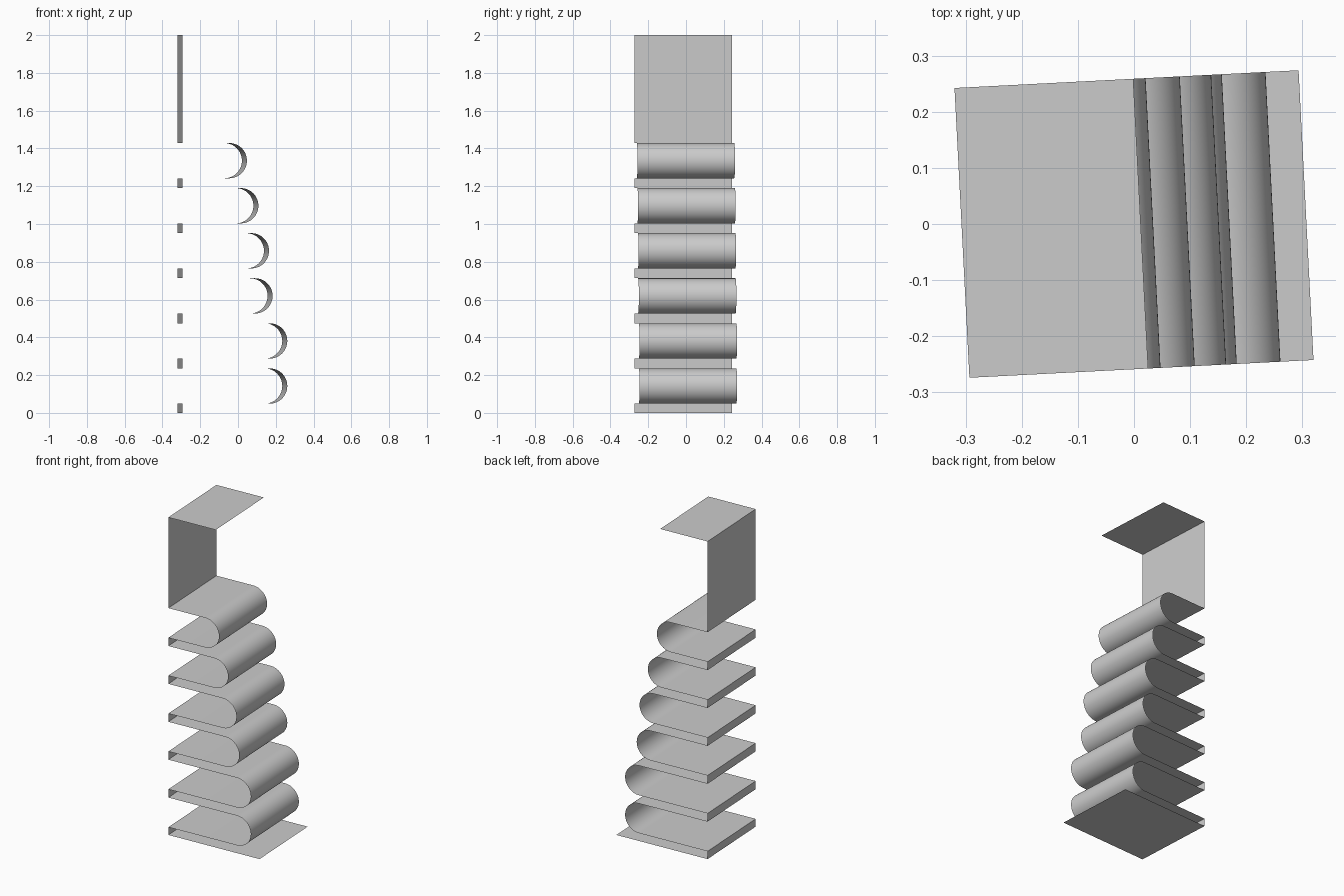
import bpy
import bmesh
from math import sin, cos, pi, radians

cube = bpy.data.objects.get("Cube")
if cube:
    bpy.data.objects.remove(cube, do_unlink=True)

BACK = -0.307          # spine side of the sheet
HALF_DEPTH = 0.2585
RADIUS = 0.0933
PITCH = 0.2386
FIRST = 0.049
SEGMENTS = 32
TURN = radians(2.95)

grey = bpy.data.materials.new("plain grey")
grey.use_nodes = True
grey.diffuse_color = (0.6, 0.6, 0.6, 1)
grey.node_tree.nodes["Principled BSDF"].inputs["Base Color"].default_value = grey.diffuse_color

# Furthest reach of each rounded fold, bottom to top
reaches = [0.248, 0.248, 0.17, 0.151, 0.095, 0.034]

# Profile of the continuous ribbon: base plate, folds, back wall, top plate
profile = [(-BACK, 0), (BACK, 0)]
for i, reach in enumerate(reaches):
    low = FIRST + i * PITCH
    profile.append((BACK, low))
    for k in range(SEGMENTS + 1):
        a = -pi / 2 + pi * k / SEGMENTS
        profile.append((reach - RADIUS + RADIUS * cos(a), low + RADIUS + RADIUS * sin(a)))
    profile.append((BACK, low + 2 * RADIUS))
profile += [(BACK, 2), (0.012, 2)]

# Sweep the profile through the depth
bm = bmesh.new()
rows = [[bm.verts.new((x, y, z)) for x, z in profile] for y in (-HALF_DEPTH, HALF_DEPTH)]
for i in range(len(profile) - 1):
    bm.faces.new((rows[0][i], rows[0][i + 1], rows[1][i + 1], rows[1][i]))
bmesh.ops.recalc_face_normals(bm, faces=bm.faces)
if sum(f.normal.z * f.calc_area() for f in bm.faces if f.calc_center_median().z > 1.99) < 0:
    bmesh.ops.reverse_faces(bm, faces=bm.faces)

mesh = bpy.data.meshes.new("folded_sheet")
bm.to_mesh(mesh)
bm.free()
mesh.materials.append(grey)
sheet = bpy.data.objects.new("folded_sheet", mesh)
bpy.context.collection.objects.link(sheet)
sheet.rotation_euler.z = TURN

# Smooth folds, crisp creases
bpy.ops.object.select_all(action="DESELECT")
sheet.select_set(True)
bpy.context.view_layer.objects.active = sheet
bpy.ops.object.shade_smooth_by_angle(angle=radians(30))
